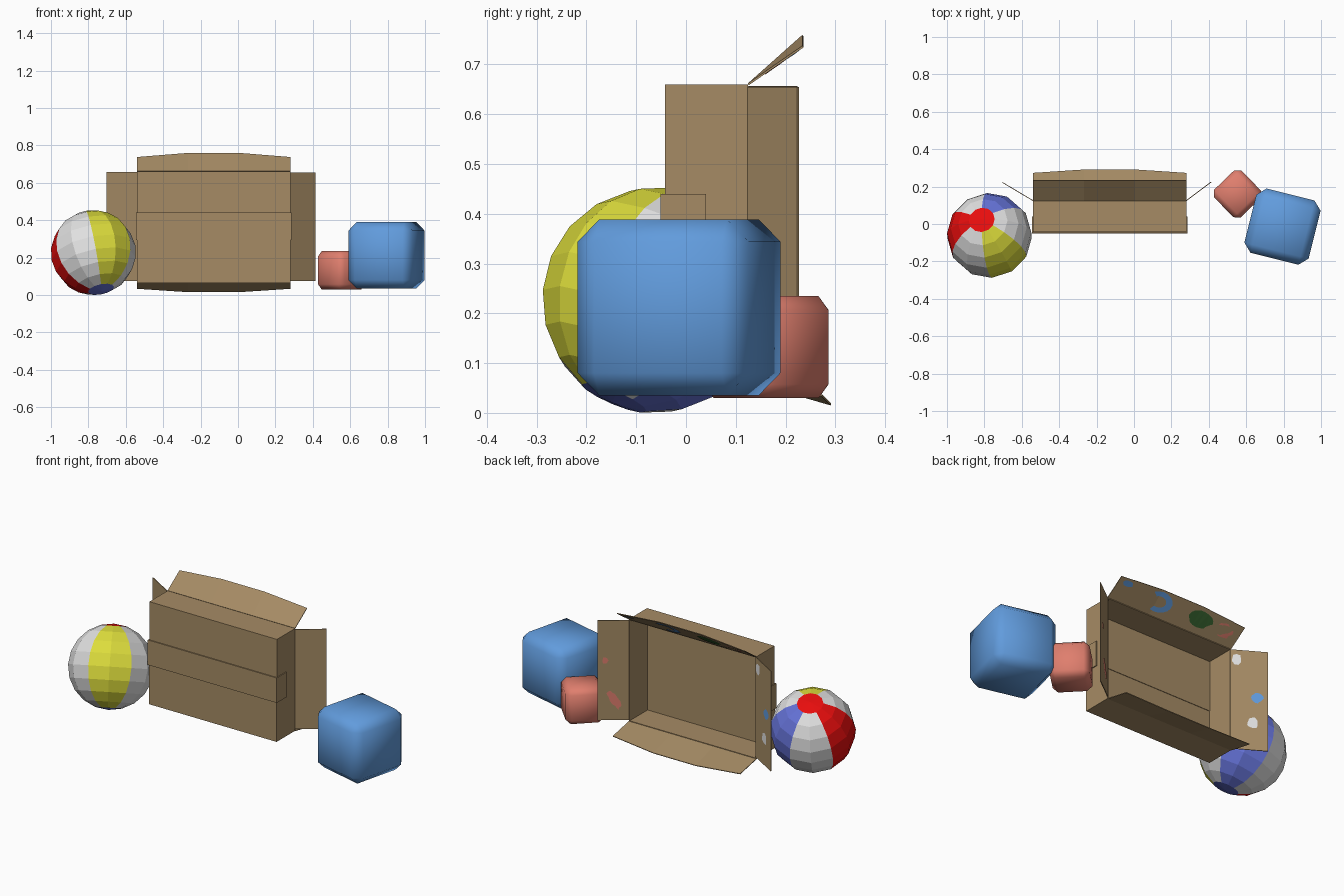
import bpy, bmesh, math, random
from mathutils import Vector, Matrix

if "Cube" in bpy.data.objects:
    bpy.data.objects.remove(bpy.data.objects["Cube"])

random.seed(4)


def mat(name, r, g, b):
    m = bpy.data.materials.new(name)
    m.diffuse_color = (r, g, b, 1)
    m.use_nodes = True
    m.node_tree.nodes["Principled BSDF"].inputs["Base Color"].default_value = m.diffuse_color
    return m


CARD = mat("cardboard tan", .38, .26, .13)
BLUE = mat("block blue", .12, .33, .72)
CORAL = mat("block coral", .74, .21, .155)
YELLOW = mat("ball yellow", .72, .72, .045)
RED = mat("ball red", .8, .004, .004)
VIOLET = mat("ball violet blue", .13, .17, .68)
WHITE = mat("white", .75, .75, .75)
GREEN = mat("paint green", .04, .13, .03)


def finish(bm, name, mats):
    me = bpy.data.meshes.new(name)
    bm.to_mesh(me)
    bm.free()
    for m in mats:
        me.materials.append(m)
    ob = bpy.data.objects.new(name, me)
    bpy.context.collection.objects.link(ob)
    return ob


def cuboid(name, lo, hi, m):
    lo, hi = Vector(lo), Vector(hi)
    bm = bmesh.new()
    bmesh.ops.create_cube(bm, size=1)
    for v in bm.verts:
        v.co = Vector([(lo[i] + hi[i]) / 2 + v.co[i] * (hi[i] - lo[i]) for i in range(3)])
    return finish(bm, name, [m])


# Box lying on its side, open towards the back
X0, X1, Y0, Y1, Z0, Z1, T = -.54, .28, -.042, .125, .065, .66, .005
cuboid("box_top_wall", (X0, Y0, Z1 - T), (X1, Y1, Z1), CARD)
cuboid("box_bottom_wall", (X0, Y0, Z0), (X1, Y1, Z0 + T), CARD)
cuboid("box_left_wall", (X0, Y0, Z0), (X0 + T, Y1, Z1), CARD)
cuboid("box_right_wall", (X1 - T, Y0, Z0), (X1, Y1, Z1), CARD)
cuboid("box_base_upper", (X0, Y0, .365), (X1, Y0 + T, Z1), CARD)
cuboid("box_base_lower", (X0, Y0 - .003, Z0), (X1, Y0 + T - .003, .365), CARD)

# Tape band over the base seam, folded round both sides
cuboid("tape_front", (X0 - T, -.051, .295), (X1 + T, -.045, .44), CARD)
cuboid("tape_left", (X0 - T, -.047, .295), (X0, .04, .44), CARD)
cuboid("tape_right", (X1, -.047, .295), (X1 + T, .04, .44), CARD)

INSIDE = Vector((-.13, .6, .36))


class Flap:
    """Sheet from a hinge edge a-b to a tip edge, with an optional bulge in the middle."""

    def __init__(self, name, a, b, reach, bulge=(0, 0, 0)):
        self.name = name
        self.a, self.b = Vector(a), Vector(b)
        self.reach, self.bulge = Vector(reach), Vector(bulge)
        n = (self.b - self.a).cross(self.reach).normalized()
        self.n = n if n.dot(INSIDE - self.a) > 0 else -n
        bm = bmesh.new()
        us = [0, 1 / 3, 2 / 3, 1]
        rows = [[[bm.verts.new(self.point(u, v, d)) for v in (0, 1)] for u in us]
                for d in (-.002, .002)]
        for r in rows:
            for i in range(3):
                bm.faces.new((r[i][0], r[i + 1][0], r[i + 1][1], r[i][1]))
        lo, hi = rows
        for i in range(3):
            for k in (0, 1):
                bm.faces.new((lo[i][k], lo[i + 1][k], hi[i + 1][k], hi[i][k]))
        for i in (0, 3):
            bm.faces.new((lo[i][0], lo[i][1], hi[i][1], hi[i][0]))
        bmesh.ops.recalc_face_normals(bm, faces=bm.faces)
        finish(bm, name, [CARD])

    def point(self, u, v, d=0):
        k = min(1, 3 * min(u, 1 - u))
        return self.a.lerp(self.b, u) + v * (self.reach + k * self.bulge) + d * self.n

    def paint(self, name, outline, m):
        """Thin painted patch on the inner side."""
        bm = bmesh.new()
        f = bm.faces.new([bm.verts.new(self.point(u, v, .0045)) for u, v in outline])
        f.normal_update()
        if f.normal.dot(self.n) < 0:
            f.normal_flip()
        bmesh.ops.triangulate(bm, faces=[f])
        finish(bm, self.name + "_" + name, [m])

    def spot(self, name, u, v, ru, rv, m, rough=.15, turn=0):
        w, h = (self.b - self.a).length, self.reach.length
        pts = []
        for i in range(16):
            t, s = i * math.tau / 16, 1 + random.uniform(-rough, rough)
            x, y = ru * s * math.cos(t), rv * s * math.sin(t)
            c, q = math.cos(turn), math.sin(turn)
            pts.append((u + (x * c - y * q) / w, v + (x * q + y * c) / h))
        self.paint(name, pts, m)


# Flaps folded outwards
top = Flap("top_flap", (X1, Y1, Z1), (X0, Y1, Z1), (0, .11, .076), (0, 0, .022))
bottom = Flap("bottom_flap", (X1, Y1, Z0), (X0, Y1, Z0), (0, .148, -.03), (0, .018, -.018))
left = Flap("left_flap", (X0, Y1, .657), (X0, Y1, .075), (-.163, .097, 0))
right = Flap("right_flap", (X1, Y1, .655), (X1, Y1, .075), (.133, .1, 0))

# Painted patches on the flaps
top.spot("blue_dot", .075, .8, .032, .018, BLUE)
ring = [(.085, t) for t in range(-110, 131, 20)] + [(.045, t) for t in range(130, -111, -20)]
top.paint("blue_crescent", [(.35 + r * math.cos(math.radians(t)) / .82,
                             .56 + r * .65 * math.sin(math.radians(t)) / .145)
                            for r, t in ring], BLUE)
top.spot("green_dot", .69, .56, .075, .042, GREEN, .05)
top.spot("coral_dot", .88, .54, .05, .038, CORAL)
left.spot("white_dot_upper", .1, .15, .034, .024, WHITE)
left.spot("blue_dot", .47, .72, .03, .03, BLUE)
left.spot("white_dot_lower", .73, .58, .034, .026, WHITE)
right.spot("coral_dot_upper", .4, .75, .02, .016, CORAL)
right.spot("coral_dot_lower", .79, .47, .06, .022, CORAL, .2, -.5)


# Soft blocks
def block(name, centre, size, turn, bevel, m):
    bm = bmesh.new()
    bmesh.ops.create_cube(bm, size=size)
    bmesh.ops.bevel(bm, geom=bm.edges[:], offset=bevel, segments=1, affect='EDGES')
    bmesh.ops.transform(bm, verts=bm.verts, matrix=Matrix.Translation(centre)
                        @ Matrix.Rotation(math.radians(turn), 4, 'Z'))
    for f in bm.faces:
        f.smooth = True
    finish(bm, name, [m])


block("blue_block", (.794, -.014, .212), .354, -14, .045, BLUE)
block("coral_block", (.553, .161, .132), .205, -46, .028, CORAL)

# Beach ball: six gores, a red cap and a blue cap, tilted
bm = bmesh.new()
R = .228
bmesh.ops.create_uvsphere(bm, u_segments=12, v_segments=10, radius=R)
gores = [1, 0, 3, 0, 2, 0]
for f in bm.faces:
    c = f.calc_center_median()
    if len(f.verts) == 3:
        f.material_index = 2 if c.z > 0 else 3
    else:
        f.material_index = gores[int(math.degrees(math.atan2(c.y, c.x)) % 360 // 60)]
tilt = Vector((0, 0, 1)).rotation_difference(Vector((-.043, .087, .2055))).to_matrix().to_4x4()
bmesh.ops.transform(bm, verts=bm.verts, matrix=Matrix.Translation((-.773, -.061, .2265))
                    @ tilt @ Matrix.Rotation(math.radians(-88), 4, 'Z'))
finish(bm, "beach_ball", [WHITE, YELLOW, RED, VIOLET])
